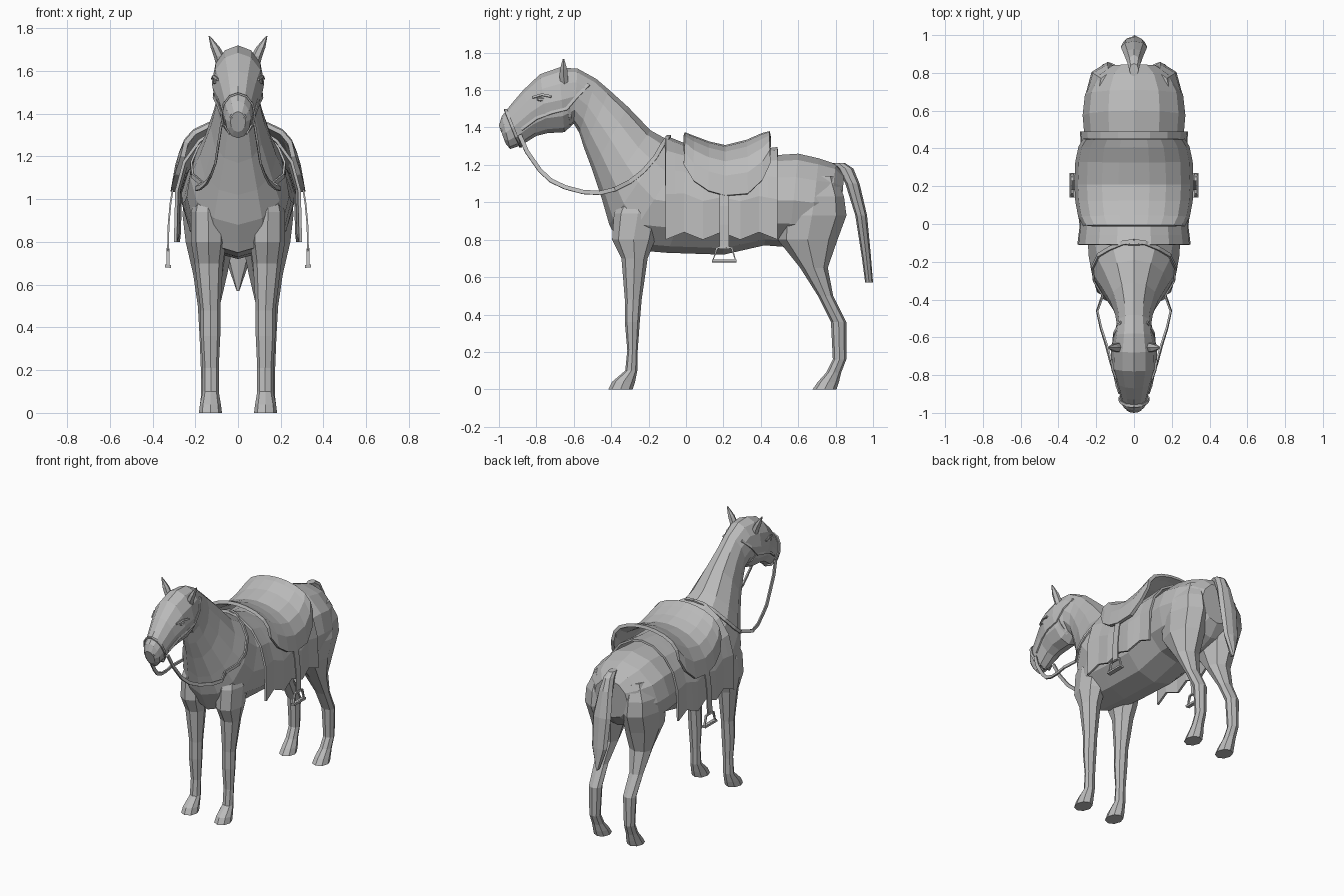
import bpy, bmesh
from math import sin, cos, pi
from mathutils import Vector
from mathutils.bvhtree import BVHTree

cube = bpy.data.objects.get("Cube")
if cube:
    bpy.data.objects.remove(cube, do_unlink=True)

grey = bpy.data.materials.new("plain_grey")
grey.use_nodes = True
colour = (0.5, 0.5, 0.5, 1)
grey.diffuse_color = colour
grey.node_tree.nodes["Principled BSDF"].inputs["Base Color"].default_value = colour


def finish(name, bm, mirror=False, thickness=0):
    """Turn a bmesh into a flat shaded object, optionally mirrored and thickened."""
    bmesh.ops.recalc_face_normals(bm, faces=bm.faces)
    mesh = bpy.data.meshes.new(name)
    bm.to_mesh(mesh)
    bm.free()
    mesh.materials.append(grey)
    obj = bpy.data.objects.new(name, mesh)
    bpy.context.collection.objects.link(obj)
    if mirror:
        obj.modifiers.new("mirror", "MIRROR").use_axis[0] = True
    if thickness:
        solid = obj.modifiers.new("thickness", "SOLIDIFY")
        solid.thickness = thickness
        solid.offset = 0
    return obj


def skin(name, rows, closed=True, mirror=False, thickness=0):
    """Join rows of points with quads; closed rows become a capped tube."""
    bm = bmesh.new()
    grid = [[bm.verts.new(p) for p in row] for row in rows]
    count = len(rows[0])
    for a, b in zip(grid, grid[1:]):
        for k in range(count if closed else count - 1):
            j = (k + 1) % count
            bm.faces.new((a[k], a[j], b[j], b[k]))
    if closed:
        bm.faces.new(grid[0])
        bm.faces.new(grid[-1])
    return finish(name, bm, mirror, thickness)


def body_ring(top_y, top_z, low_y, low_z, width, sides=12):
    """Oval between a top and a bottom point on the centre plane."""
    top, low = Vector((0, top_y, top_z)), Vector((0, low_y, low_z))
    middle, half = (top + low) / 2, (top - low) / 2
    turns = [2 * pi * k / sides for k in range(sides)]
    return [middle + half * cos(t) + Vector((width * sin(t), 0, 0)) for t in turns]


def flat_ring(z, front, back, inner, outer, sides=8):
    """Level oval given by its four extents."""
    turns = [2 * pi * k / sides for k in range(sides)]
    return [Vector(((inner + outer) / 2 + (outer - inner) / 2 * cos(t),
                    (front + back) / 2 + (back - front) / 2 * sin(t), z))
            for t in turns]


def strap(name, points, width, thick):
    """Sweep a rectangle along a path on the left and mirror it."""
    points = [Vector(p) for p in points]
    rows = []
    for i, p in enumerate(points):
        along = (points[min(i + 1, len(points) - 1)] - points[max(i - 1, 0)]).normalized()
        out = Vector((p.x, 0, 0.03)).normalized()
        side = along.cross(out).normalized() * width / 2
        out = side.cross(along).normalized() * thick / 2
        rows.append([p + side + out, p - side + out, p - side - out, p + side - out])
    return skin(name, rows, mirror=True)


# Head, neck and trunk: top y, top z, bottom y, bottom z, half width
body_sections = [
    (-1, 1.41, -.965, 1.315, .036),
    (-.985, 1.46, -.94, 1.285, .06),
    (-.93, 1.53, -.88, 1.305, .075),
    (-.87, 1.6, -.8, 1.355, .094),
    (-.78, 1.685, -.74, 1.37, .12),
    (-.68, 1.72, -.65, 1.375, .122),
    (-.58, 1.715, -.6, 1.42, .105),
    (-.48, 1.66, -.57, 1.37, .092),
    (-.41, 1.6, -.545, 1.29, .1),
    (-.31, 1.51, -.5, 1.17, .128),
    (-.19, 1.385, -.45, 1.02, .18),
    (-.1, 1.335, -.41, .88, .225),
    (0, 1.28, -.34, .75, .24),
    (.1, 1.25, -.1, .73, .25),
    (.25, 1.24, .2, .72, .26),
    (.45, 1.25, .42, .77, .26),
    (.6, 1.26, .55, .76, .272),
    (.71, 1.235, .66, .76, .26),
    (.8, 1.205, .76, .8, .21),
    (.845, 1.15, .825, .88, .13),
]
body = skin("body", [body_ring(*s) for s in body_sections])
surface = BVHTree.FromPolygons([v.co for v in body.data.vertices],
                               [p.vertices[:] for p in body.data.polygons])


def on_body(y, z, lift=0.003):
    """Point on the left flank of the body at the given y and z."""
    hit = surface.ray_cast(Vector((1, y, z)), Vector((-1, 0, 0)))[0]
    return Vector((hit.x + lift if hit else 0, y, z))


# Legs, tapering into the trunk: z, front, back, inner, outer
front_leg = [
    (1.08, -.31, -.2, .1, .18), (.94, -.385, -.13, .06, .22),
    (.8, -.395, -.165, .055, .22),
    (.7, -.345, -.205, .07, .203), (.48, -.327, -.237, .083, .175),
    (.36, -.327, -.247, .083, .175), (.21, -.314, -.258, .09, .165),
    (.1, -.325, -.26, .09, .165), (.04, -.395, -.272, .08, .178),
    (0, -.415, -.285, .075, .183),
]
hind_leg = [
    (1.14, .6, .8, .08, .19), (1.03, .53, .845, .03, .25),
    (.93, .49, .858, .02, .26), (.8, .49, .81, .02, .245),
    (.65, .61, .758, .05, .21), (.5, .705, .787, .085, .188),
    (.36, .775, .857, .087, .18), (.16, .785, .857, .097, .172),
    (.09, .75, .83, .092, .172), (.04, .705, .818, .08, .178), (0, .677, .805, .075, .183),
]
skin("front_legs", [flat_ring(*s) for s in front_leg], mirror=True)
skin("hind_legs", [flat_ring(*s) for s in hind_leg], mirror=True)

# Tail: z, front, back, half width
tail = [(1.21, .78, .85, .025), (1.18, .81, .895, .035), (1.1, .852, .928, .05),
        (.93, .905, .968, .07), (.72, .938, .988, .058), (.57, .958, 1, .006)]
skin("tail", [flat_ring(z, a, b, -w, w) for z, a, b, w in tail])

# Ears
ear = [(1.62, -.67, -.625, .045, .1), (1.67, -.68, -.628, .062, .114),
       (1.71, -.677, -.632, .084, .128), (1.765, -.66, -.65, .132, .138)]
skin("ears", [flat_ring(*s, sides=6) for s in ear], mirror=True)


def bead(name, centre, size):
    """Small faceted oval, mirrored to both sides."""
    bm = bmesh.new()
    bmesh.ops.create_icosphere(bm, subdivisions=1, radius=1)
    bmesh.ops.scale(bm, vec=size, verts=bm.verts)
    bmesh.ops.translate(bm, vec=centre, verts=bm.verts)
    return finish(name, bm, mirror=True)


# Face details
bead("eyes", on_body(-.77, 1.55, -.006), (.013, .03, .014))
strap("brows", [on_body(-.82, 1.56), on_body(-.77, 1.575), on_body(-.72, 1.565)], .012, .014)
bead("nostrils", (.03, -.982, 1.39), (.012, .01, .018))

# Bridle
noseband = body_ring(-.965, 1.495, -.885, 1.298, .078)
strap("noseband", noseband[:7], .016, .008)
cheek = [(-.88, 1.39), (-.8, 1.45), (-.72, 1.48), (-.64, 1.5), (-.58, 1.57), (-.52, 1.63)]
strap("cheek_straps", [on_body(*p) for p in cheek], .016, .008)
strap("throat_strap", [on_body(-.63, 1.51), on_body(-.62, 1.46), on_body(-.615, 1.42)], .016, .008)

# Reins, hanging free and then lying on the shoulders and withers
hanging = [(.076, -.89, 1.36), (.09, -.85, 1.27), (.105, -.78, 1.17), (.125, -.72, 1.115),
           (.145, -.645, 1.08), (.175, -.55, 1.055), (.195, -.46, 1.05)]
resting = [(-.38, 1.07), (-.3, 1.11), (-.23, 1.165), (-.165, 1.24), (-.13, 1.3)]
withers = [(.06, -.1, 1.345), (0, -.09, 1.355)]
strap("reins", hanging + [on_body(*p, lift=.012) for p in resting] + withers, .022, .01)


def cover(name, drape, stations, thickness):
    """Sheet hung over the back. Drape pairs share of half width with share
    of drop; stations are y, top, bottom, half width."""
    rows = [[(w * u, y, top - (top - low) * d) for u, d in drape]
            for y, top, low, w in stations]
    return skin(name, rows, closed=False, mirror=True, thickness=thickness)


# Blanket with a scalloped hem and gentle folds
blanket = []
steps = 12
for i in range(steps + 1):
    y = -.11 + .6 * i / steps
    rise = .085 * max(0, (.1 - y) / .21) + .025 * max(0, (y - .3) / .2)
    fold = cos(i * pi / 2)
    slim = .015 * max(0, (y - .3) / .2)
    blanket.append((y, 1.265 + rise, .82 - .02 * fold, .287 + .006 * fold - slim))
cover("saddle_blanket",
      [(0, 0), (.3, .03), (.62, .14), (.86, .32), (.98, .56), (1, 1)], blanket, .014)

# Saddle with raised pommel and cantle
saddle = [(-.01, 1.365, 1.2, .258), (.04, 1.345, 1.115, .285), (.12, 1.315, 1.06, .3),
          (.21, 1.295, 1.035, .305), (.33, 1.325, 1.045, .3), (.41, 1.36, 1.12, .283),
          (.45, 1.37, 1.21, .258)]
cover("saddle",
      [(0, 0), (.26, .03), (.54, .13), (.79, .32), (.94, .6), (1, 1)], saddle, .022)

# Stirrups
leather = [(.3, .205, 1.08), (.316, .205, .98), (.325, .205, .88), (.328, .205, .75)]
strap("stirrup_leathers", leather, .05, .008)
iron = [(.205, .765), (.165, .755), (.145, .69), (.265, .69), (.245, .755), (.205, .765)]
strap("stirrup_irons", [(.328, y, z) for y, z in iron], .012, .014)
tread = [(.328, .14, .687), (.328, .27, .687)]
strap("stirrup_treads", tread, .014, .028)
